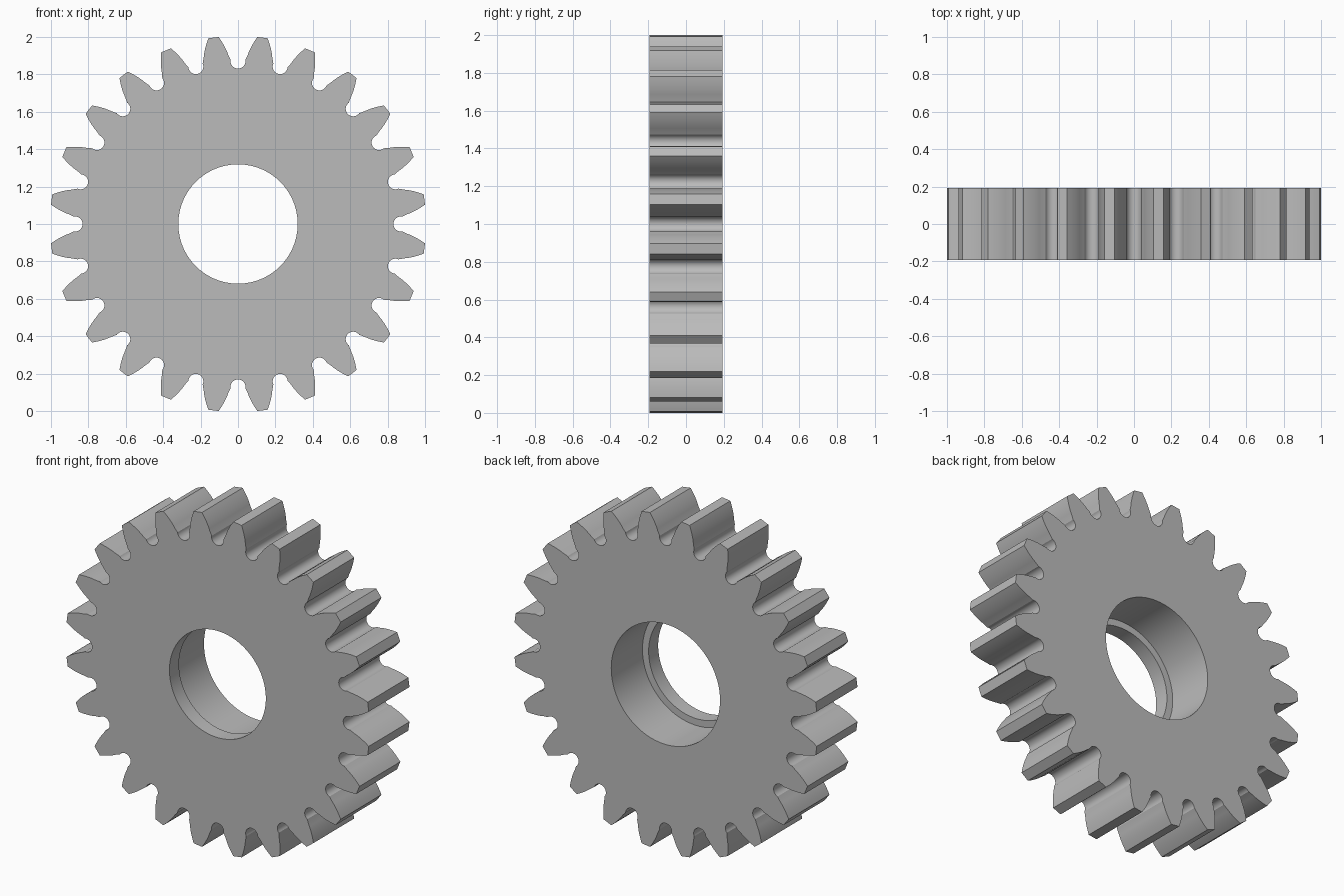
import bpy, bmesh, math

cube = bpy.data.objects.get("Cube")
if cube:
    bpy.data.objects.remove(cube)

TEETH = 24
TIP_R = 1.0054
PITCH_R = TIP_R * TEETH / (TEETH + 2)
PRESSURE = math.radians(20)
BASE_R = PITCH_R * math.cos(PRESSURE)
HALF_DEPTH = 0.1925
BORE_R, COUNTERBORE_R, LIP_DEPTH = 0.319, 0.36, 0.09
VALLEY_R, VALLEY_CENTRE = 0.04, 0.871
STEP = 2 * math.pi / TEETH


def involute(angle):
    return math.tan(angle) - angle


def gap_angle(r):
    """Half the angular width of the gap between teeth at radius r."""
    half_tooth = math.pi / (2 * TEETH) + involute(PRESSURE) - involute(math.acos(BASE_R / r))
    return STEP / 2 - half_tooth


def gap_profile():
    """One tooth gap as (angle, radius) points, from left tip to right tip."""
    half = []
    for i in range(13):                       # rounded valley, bottom to ridge
        a = math.radians(-90 + 100 * i / 12)
        w, h = VALLEY_R * math.cos(a), VALLEY_CENTRE + VALLEY_R * math.sin(a)
        half.append((math.atan2(w, h), math.hypot(w, h)))
    for i in range(9):                        # involute flank
        r = 0.905 + (TIP_R - 0.905) * i / 8
        half.append((gap_angle(r), r))
    return [(-a, r) for a, r in half[:0:-1]] + half


def ring(bm, points, y):
    """Closed loop of edges at depth y."""
    verts = [bm.verts.new((r * math.sin(a), y, 1 + r * math.cos(a))) for a, r in points]
    edges = [bm.edges.new((verts[i - 1], verts[i])) for i in range(len(verts))]
    return verts, edges


def wall(bm, one, two):
    a, b = one[0], two[0]
    for i in range(len(a)):
        bm.faces.new((a[i - 1], a[i], b[i], b[i - 1]))


outline = [(a + k * STEP, r) for k in range(TEETH) for a, r in gap_profile()]


def circle(r):
    return [(2 * math.pi * i / 96, r) for i in range(96)]


bm = bmesh.new()

# Toothed rim
front_rim = ring(bm, outline, -HALF_DEPTH)
back_rim = ring(bm, outline, HALF_DEPTH)
wall(bm, front_rim, back_rim)

# Stepped bore: narrow lip at the front, wider bore behind it
lip_y = -HALF_DEPTH + LIP_DEPTH
bore = [ring(bm, circle(r), y) for r, y in (
    (BORE_R, -HALF_DEPTH), (BORE_R, lip_y),
    (COUNTERBORE_R, lip_y), (COUNTERBORE_R, HALF_DEPTH))]
for first, second in zip(bore, bore[1:]):
    wall(bm, first, second)

# Flat front and back faces
for rim, hole, side in ((front_rim, bore[0], -1), (back_rim, bore[-1], 1)):
    bmesh.ops.triangle_fill(bm, use_beauty=True, use_dissolve=False,
                            edges=rim[1] + hole[1], normal=(0, side, 0))
bmesh.ops.recalc_face_normals(bm, faces=bm.faces)

mesh = bpy.data.meshes.new("spur_gear")
bm.to_mesh(mesh)
bm.free()
gear = bpy.data.objects.new("spur_gear", mesh)
bpy.context.collection.objects.link(gear)

# Plain grey metal colour
grey = bpy.data.materials.new("grey")
grey.use_nodes = True
grey.diffuse_color = (0.5, 0.5, 0.5, 1)
grey.node_tree.nodes["Principled BSDF"].inputs["Base Color"].default_value = grey.diffuse_color
mesh.materials.append(grey)

# Smooth curved walls with crisp edges
bpy.ops.object.select_all(action='DESELECT')
gear.select_set(True)
bpy.context.view_layer.objects.active = gear
bpy.ops.object.shade_smooth_by_angle(angle=math.radians(25))
